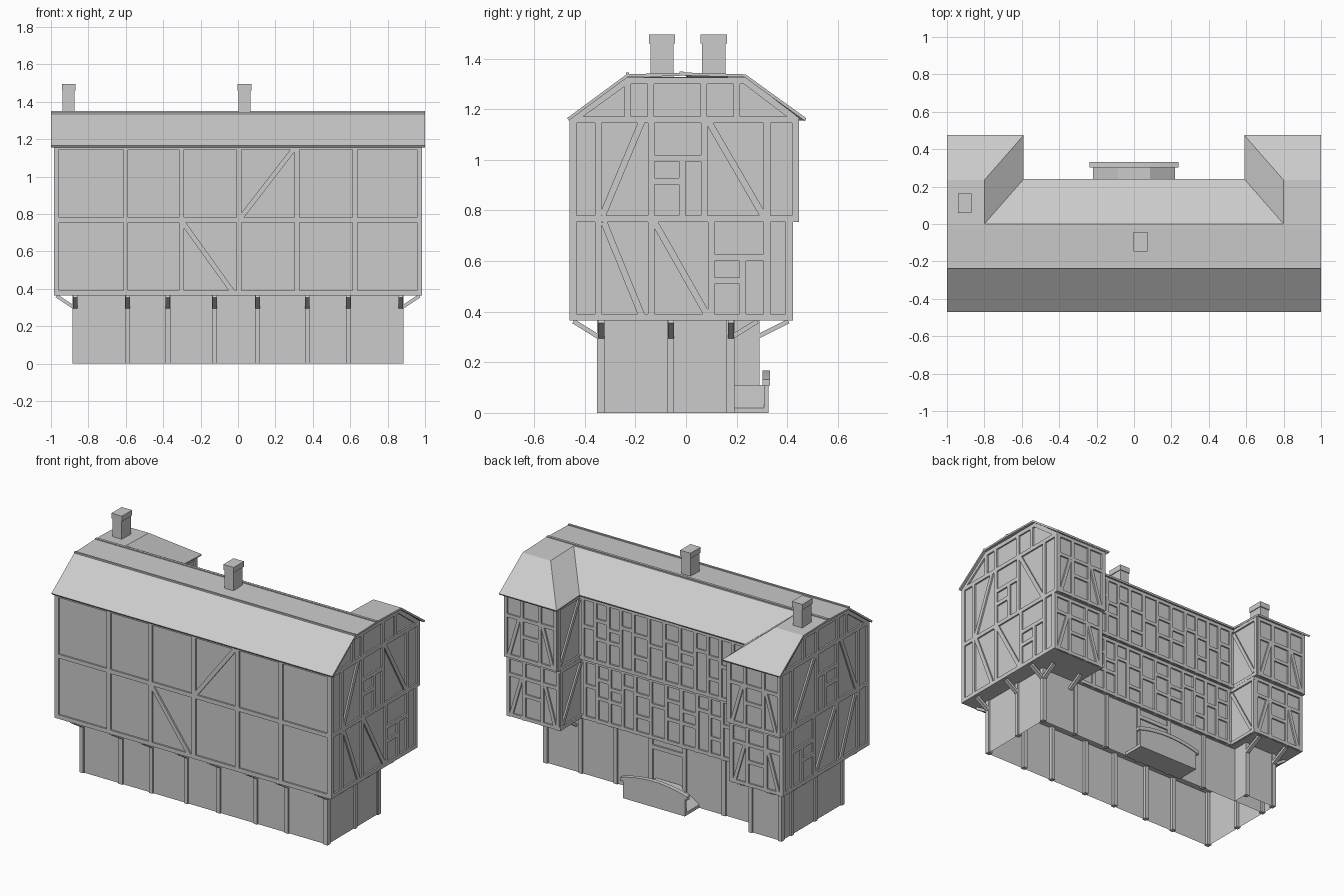
import bpy, bmesh
from mathutils import Vector

if "Cube" in bpy.data.objects:
    bpy.data.objects.remove(bpy.data.objects["Cube"])


def finish(bm, name):
    bmesh.ops.recalc_face_normals(bm, faces=bm.faces)
    me = bpy.data.meshes.new(name)
    bm.to_mesh(me)
    bm.free()
    ob = bpy.data.objects.new(name, me)
    bpy.context.collection.objects.link(ob)
    return ob


def hexa(bm, a, b):
    """Closed prism between two matching polygons."""
    va, vb = [bm.verts.new(p) for p in a], [bm.verts.new(p) for p in b]
    bm.faces.new(va)
    bm.faces.new(vb[::-1])
    n = len(va)
    for i in range(n):
        bm.faces.new((va[i], vb[i], vb[(i + 1) % n], va[(i + 1) % n]))


def prism(name, prof, mp, d0, d1):
    bm = bmesh.new()
    hexa(bm, [mp(u, v, d0) for u, v in prof], [mp(u, v, d1) for u, v in prof])
    return finish(bm, name)


def box(name, x0, x1, y0, y1, z0, z1, open_bottom=False):
    ob = prism(name, [(x0, y0), (x1, y0), (x1, y1), (x0, y1)], lambda u, v, d: (u, v, d), z0, z1)
    if open_bottom:
        bm = bmesh.new()
        bm.from_mesh(ob.data)
        bmesh.ops.delete(bm, geom=[f for f in bm.faces if f.normal.z < -0.9], context='FACES')
        bm.to_mesh(ob.data)
        bm.free()
    return ob


def timbers(name, mp, segs, w=0.026, d0=-0.006, d1=0.01):
    """Beams along segments (u1, v1, u2, v2) on a wall plane."""
    bm = bmesh.new()
    for u1, v1, u2, v2 in segs:
        p, q = Vector((u1, v1)), Vector((u2, v2))
        t = (q - p).normalized()
        n = Vector((-t.y, t.x)) * w / 2
        quad = [p + n, q + n, q - n, p - n]
        hexa(bm, [mp(c.x, c.y, d0) for c in quad], [mp(c.x, c.y, d1) for c in quad])
    return finish(bm, name)


def face_y(y, s):      # wall facing s*y
    return lambda u, v, d: (u, y + s * d, v)


def face_x(x, s):      # wall facing s*x
    return lambda u, v, d: (x + s * d, u, v)


def vert(us, z0, z1):
    return [(u, z0, u, z1) for u in us]


def horiz(zs, u0, u1):
    return [(u0, z, u1, z) for z in zs]


F0, F1, F2 = 0.365, 0.755, 1.165       # floor levels

# Ground floor, open underneath
box("ground_floor", -0.875, 0.875, -0.342, 0.18, 0, F0, True)
box("ground_wing", -0.875, -0.65, 0.18, 0.28, 0, F0, True)

# Upper storeys: main range and two rear wings
for name, z0, z1, ym, yw in (("first_floor", F0, F1, 0.195, 0.412),
                             ("second_floor", F1, F2, 0.215, 0.437)):
    box(name + "_main", -0.975, 0.975, -0.45, ym, z0, z1)
    for s in (-1, 1):
        a, b = sorted((s * 0.61, s * 0.975))
        box(name + "_wing", a, b, ym - 0.05, yw, z0, z1)

# Gable ends
gable = [(-0.45, F2 - 0.01), (0.437, F2 - 0.01), (0.437, F2 + 0.005), (0.235, 1.327),
         (-0.235, 1.327), (-0.45, F2 + 0.005)]
for s in (-1, 1):
    prism("gable", gable, face_x(s * 0.975, s), -0.03, 0)

# Roof: one half, mirrored and thickened
P = [(0, -.47, 1.165), (1, -.47, 1.165), (0, -.235, 1.338), (1, -.235, 1.338),
     (0, 0, 1.345), (.8, 0, 1.345), (1, 0, 1.345), (0, .24, 1.175), (.59, .24, 1.175),
     (.8, .235, 1.338), (1, .235, 1.338), (.59, .475, 1.165), (1, .475, 1.165)]
bm = bmesh.new()
for s in (1, -1):
    V = [bm.verts.new((s * x, y, z)) for x, y, z in P]
    for f in ((0, 1, 3, 2), (2, 3, 6, 5, 4), (4, 5, 8, 7), (5, 6, 10, 9), (5, 9, 11, 8), (9, 10, 12, 11)):
        bm.faces.new([V[i] for i in f][::s])
bmesh.ops.remove_doubles(bm, verts=bm.verts, dist=0.0001)
roof = finish(bm, "roof")
if sum(p.normal.z for p in roof.data.polygons) < 0:
    roof.data.flip_normals()
m = roof.modifiers.new("thickness", 'SOLIDIFY')
m.thickness, m.offset = 0.012, -1
box("ridge_strip", -1, 1, -0.026, -0.01, 1.335, 1.35)
box("roof_break_strip", -1, 1, -0.238, -0.226, 1.33, 1.345)

# Chimneys
for x, y in ((-0.905, 0.11), (0.035, -0.095)):
    box("chimney", x - .032, x + .032, y - .046, y + .046, 1.3, 1.462)
    box("chimney_cap", x - .037, x + .037, y - .052, y + .052, 1.46, 1.495)

# Front timber frame
timbers("front_timbers", face_y(-0.45, -1),
        vert([-.97, -.6, -.302, .005, .315, .625, .97], F0, F2)
        + horiz([.378, .768, 1.158], -.983, .983)
        + [(-.295, .755, -.03, .385), (.015, .78, .3, 1.15)])

# Gable-end timber frames
side = (horiz([.378], -.458, .42) + horiz([.768, 1.158], -.458, .445)
        + vert([-.445, -.347, -.138, .1, .32, .407], F0, F1)
        + vert([-.445, -.347, -.138, .072, .32, .432], F1, F2)
        + [(-.325, .755, -.175, .385), (-.125, .755, .085, .385),
           (.1, .614, .32, .614), (.225, .38, .225, .61), (.1, .523, .225, .523),
           (-.175, 1.15, -.33, .78), (.09, 1.15, .305, .78),
           (-.138, 1.007, .072, 1.007), (-.015, .78, -.015, 1.0), (-.138, .915, -.015, .915)]
        + vert([-.23, -.14, .07, .2], F2, 1.32) + horiz([1.313], -.235, .235)
        + [(-.44, 1.163, -.23, 1.315), (.43, 1.163, .23, 1.315)])
for s in (-1, 1):
    timbers("gable_timbers", face_x(s * 0.975, s), side)

# Rear timber frames, one pass per storey
bays = [-.58, -.49, -.4, -.31, -.22, -.11, 0, .11, .22, .31, .4, .49, .58]
rails = [(.16, .28), (.22,), (.12, .26), (.28,), (.16, .24)]
for name, z, h, ym, yw in (("first", F0, .39, .195, .412), ("second", F1, .41, .215, .437)):
    grid = vert(bays, z, z + h) + horiz([z + .013, z + h - .01], -.61, .61)
    for i in range(12):
        grid += horiz([z + r for r in rails[i % 5]], bays[i], bays[i + 1])
    timbers("rear_" + name + "_timbers", face_y(ym, 1), grid, 0.022)
    for s in (-1, 1):
        wing = (vert([.972, .86, .73, .62], z, z + h)
                + horiz([z + .013, z + .27, z + h - .01], .61, .983)
                + horiz([z + .16], .73, .86)
                + [(.95, z + .02, .88, z + .26), (.64, z + .02, .71, z + .26)])
        timbers("wing_" + name + "_timbers", face_y(yw, 1),
                [(s * a, b, s * c, d) for a, b, c, d in wing], 0.022)
        timbers("wing_inner_" + name, face_x(s * .61, -s),
                vert([yw - .005], z, z + h) + horiz([z + .013, z + h - .01], ym, yw + .008)
                + [(ym + .01, z + h - .03, yw - .02, z + .03)], 0.022)

# Ground floor posts
front_x = [-.59, -.375, -.125, .105, .37, .59]
side_y = [-.335, -.06, .178]
timbers("front_posts", face_y(-.342, -1), vert([-.87] + front_x + [.87], 0, F0), .026, -.02, .01)
timbers("rear_posts", face_y(.18, 1), vert([-.4, -.12, .12, .37, .62, .87], 0, F0), .026, -.02, .01)
timbers("door_lintel", face_y(.18, 1), horiz([.31], -.12, .12), .026)
timbers("wing_posts", face_y(.28, 1), vert([-.87, -.66], 0, F0), .026, -.02, .01)
for s in (-1, 1):
    timbers("side_posts", face_x(s * .875, s), vert(side_y, 0, F0), .026, -.02, .01)

# Jetty brackets
for x in front_x + [-.87, .87]:
    timbers("front_bracket", face_x(x, 1), [(-.345, .3, -.445, .362)], .018, -.012, .012)
for s in (-1, 1):
    for y in side_y + ([.268] if s < 0 else []):
        timbers("side_bracket", face_y(y, 1), [(s * .877, .3, s * .97, .362)], .018, -.012, .012)
for x, y in ((-.87, .28), (-.66, .28), (.87, .182), (.66, .182)):
    timbers("rear_bracket", face_x(x, 1), [(y, .3, y + (.125 if x < 0 else .1), .362)],
            .018, -.012, .012)

# Rear entrance: raised landing with ramps and an arched parapet
prism("landing", [(-.22, 0), (.22, 0), (.22, .02), (.085, .11), (-.085, .11), (-.22, .02)],
      face_y(0, 1), .17, .315)
arch = [(-1 + i / 5, .112 + .036 * (1 - (-1 + i / 5) ** 2)) for i in range(11)]
prism("parapet", [(-.22, 0), (.22, 0)] + [(.22 * u, z) for u, z in arch[::-1]],
      face_y(0, 1), .308, .326)
prism("parapet_coping", [(.238 * u, z - .004) for u, z in arch]
      + [(.238 * u, z + .02) for u, z in arch[::-1]], face_y(0, 1), .303, .331)
